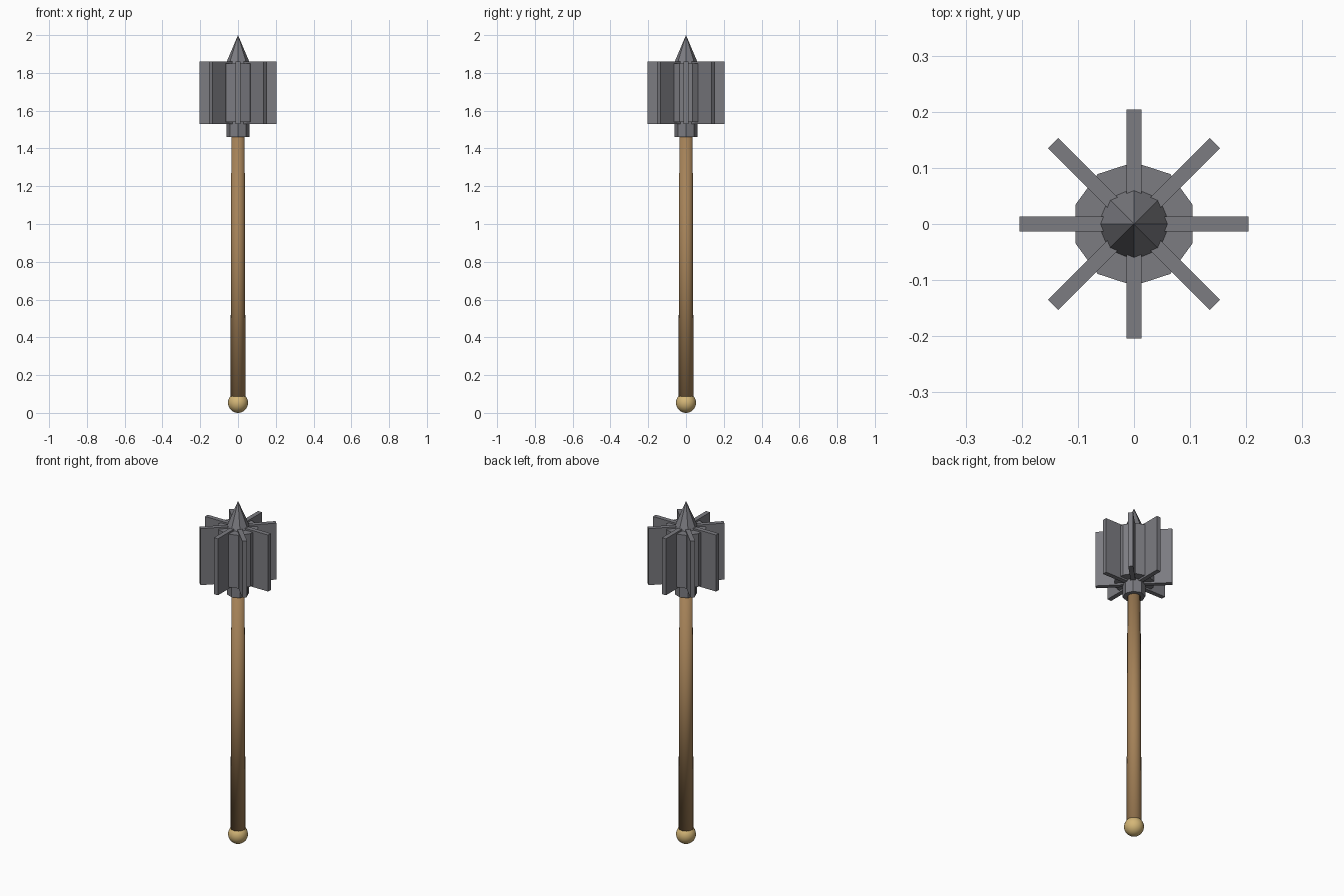
import bpy, math

if "Cube" in bpy.data.objects:
    bpy.data.objects.remove(bpy.data.objects["Cube"])


def material(name, rgb):
    m = bpy.data.materials.new(name)
    m.diffuse_color = (*rgb, 1)
    m.use_nodes = True
    m.node_tree.nodes["Principled BSDF"].inputs["Base Color"].default_value = m.diffuse_color
    return m


STEEL = material("dark steel", (0.2, 0.2, 0.22))
WOOD = material("brown wood", (0.376, 0.223, 0.098))
BRASS = material("pale brass", (0.66, 0.47, 0.185))


def finish(name, mat, smooth=False):
    ob = bpy.context.object
    ob.name = name
    ob.data.materials.append(mat)
    if smooth:
        bpy.ops.object.shade_smooth()
    return ob


def cone(name, sides, r_low, r_high, z0, z1, mat, smooth=False):
    bpy.ops.mesh.primitive_cone_add(vertices=sides, radius1=r_low, radius2=r_high,
                                    depth=z1 - z0, location=(0, 0, (z0 + z1) / 2))
    return finish(name, mat, smooth)


# Round pommel at the foot
bpy.ops.mesh.primitive_uv_sphere_add(segments=24, ring_count=16, radius=0.053,
                                     location=(0, 0, 0.053))
finish("pommel", BRASS, True)

# Slightly tapering shaft
cone("shaft", 20, 0.040, 0.035, 0.06, 1.48, WOOD, True)

# Head: collar, ten-sided core and top spike
cone("collar", 8, 0.06, 0.06, 1.46, 1.55, STEEL)
cone("head_core", 10, 0.11, 0.11, 1.54, 1.85, STEEL)
cone("top_spike", 8, 0.066, 0, 1.845, 2.0, STEEL)

# Eight flanges, made as four plates crossing at the axis
for i in range(4):
    bpy.ops.mesh.primitive_cube_add(size=1, location=(0, 0, 1.695),
                                    rotation=(0, 0, i * math.pi / 4))
    bpy.context.object.scale = (0.408, 0.026, 0.33)
    finish(f"flange_pair_{i + 1}", STEEL)
